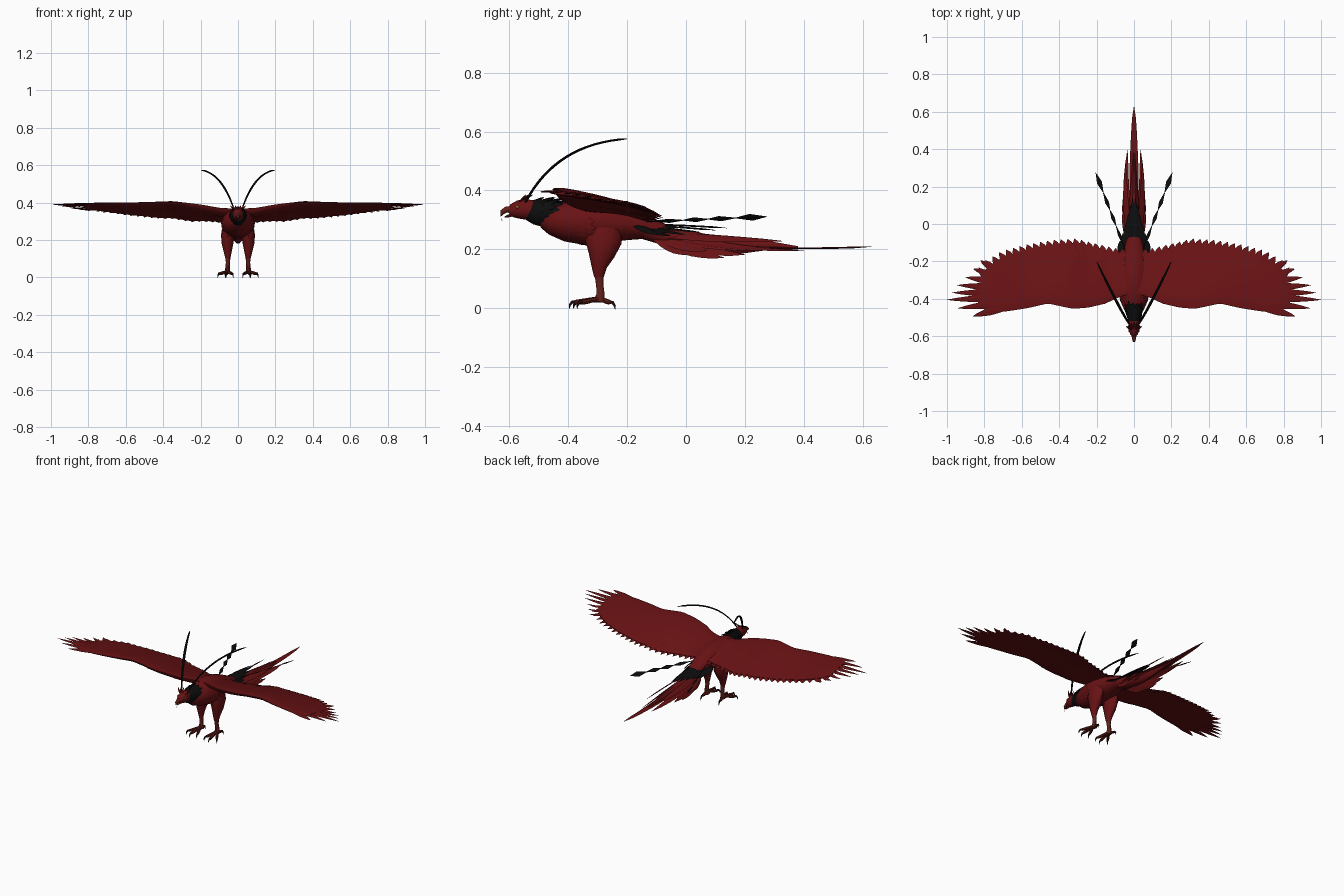
import bpy, bmesh, math, random
from mathutils import Vector as V

if "Cube" in bpy.data.objects:
    bpy.data.objects.remove(bpy.data.objects["Cube"])

random.seed(4)


def material(name, col):
    m = bpy.data.materials.new(name)
    m.diffuse_color = (*col, 1)
    m.use_nodes = True
    m.node_tree.nodes["Principled BSDF"].inputs["Base Color"].default_value = m.diffuse_color
    return m


RED = material("crimson plumage", (0.14, 0.006, 0.007))
BLACK = material("black plumage", (0.004, 0.004, 0.004))
FOOT = material("russet skin", (0.12, 0.014, 0.010))
DARK = material("dark claw", (0.02, 0.006, 0.005))
EYE = material("ochre eye", (0.30, 0.14, 0.02))


def skin(bm, rings):
    """Bridge closed rings of points and cap both ends."""
    rows = [[bm.verts.new(p) for p in r] for r in rings]
    n = len(rows[0])
    for a, b in zip(rows, rows[1:]):
        for i in range(n):
            j = (i + 1) % n
            bm.faces.new((a[i], a[j], b[j], b[i]))
    bm.faces.new(rows[0])
    bm.faces.new(rows[-1][::-1])


def loft(bm, pts, radii, sides=10, ref=(0, 0, 1)):
    """Elliptical sections (side radius, up radius) along a path."""
    pts = [V(p) for p in pts]
    rings = []
    for i, p in enumerate(pts):
        t = (pts[min(i + 1, len(pts) - 1)] - pts[max(i - 1, 0)]).normalized()
        s = t.cross(V(ref)).normalized()
        u = s.cross(t)
        a, b = radii[i]
        rings.append([p + s * a * math.cos(k * math.tau / sides)
                      + u * b * math.sin(k * math.tau / sides) for k in range(sides)])
    skin(bm, rings)


def bezier(a, b, c, n):
    a, b, c = V(a), V(b), V(c)
    return [a * (1 - t) ** 2 + b * 2 * t * (1 - t) + c * t * t for t in (i / n for i in range(n + 1))]


def feather(bm, base, tip, width, ref=(0, 0, 1), mid=None, power=0.6, thick=0.003, zf=None, n=7):
    """Thin leaf-shaped vane; power sets how blunt the tip is."""
    mid = mid or (V(base) + V(tip)) / 2
    pts = bezier(base, mid, tip, n)
    if zf:
        pts = [V((p.x, p.y, zf(p.x, p.y))) for p in pts]
    rad = []
    for i in range(n + 1):
        t = i / n
        w = width / 2 * min(1, 0.45 + 1.6 * t) * min(1, (2.2 * (1 - t)) ** power)
        rad.append((max(w, 0.0006), thick if i < n else 0.0005))
    loft(bm, pts, rad, 4, ref)


def finish(bm, name, mat, mirror=False):
    bmesh.ops.recalc_face_normals(bm, faces=bm.faces)
    me = bpy.data.meshes.new(name)
    bm.to_mesh(me)
    bm.free()
    ob = bpy.data.objects.new(name, me)
    bpy.context.collection.objects.link(ob)
    me.materials.append(mat)
    bpy.ops.object.select_all(action='DESELECT')
    ob.select_set(True)
    bpy.context.view_layer.objects.active = ob
    bpy.ops.object.shade_smooth_by_angle(angle=math.radians(40))
    if mirror:
        ob.modifiers.new("mirror", 'MIRROR').use_mirror_merge = False
    return ob


def interp(tab, x):
    for (a, u), (b, v) in zip(tab, tab[1:]):
        if x <= b:
            return u + (v - u) * max(0, (x - a) / (b - a))
    return tab[-1][1]


def spine(bm, rows, sides=16):
    """Rows of (y, centre z, half width, half height)."""
    loft(bm, [(0, y, z) for y, z, _, _ in rows], [(a, b) for _, _, a, b in rows], sides)


# Body, neck and head
BODY = [(-0.49, .305, .03, .03), (-0.46, .30, .052, .05), (-0.41, .295, .074, .068),
        (-0.35, .294, .085, .078), (-0.28, .293, .084, .074), (-0.20, .288, .07, .058),
        (-0.12, .272, .05, .036), (-0.04, .25, .03, .02)]
NECK = [(-0.535, .332, .028, .033), (-0.51, .325, .035, .041), (-0.47, .318, .041, .045),
        (-0.43, .315, .045, .045)]
bm = bmesh.new(); spine(bm, BODY); finish(bm, "body", RED)
bm = bmesh.new(); spine(bm, NECK); finish(bm, "neck", BLACK)
bm = bmesh.new()
spine(bm, [(-0.602, .327, .011, .013), (-0.59, .331, .02, .023), (-0.57, .335, .028, .031),
           (-0.545, .336, .031, .035), (-0.52, .332, .029, .034)])
finish(bm, "head", RED)


# Layered plumage around the neck and breast
def ruff(bm, rows, ys, length, width, count, a0, a1, flare):
    for k, y in enumerate(ys):
        z, rx, rz = (interp([(r[0], r[c]) for r in rows], y) for c in (1, 2, 3))
        for i in range(count):
            a = a0 + (a1 - a0) * (i + 0.5 * (k % 2)) / (count - 1)
            d = V((math.cos(a), 0, math.sin(a)))
            p = V((rx * d.x, y, z + rz * d.z))
            tip = p + V((0, length * random.uniform(.8, 1.2), 0)) + d * flare
            feather(bm, p - d * .004, tip, width, d, n=4)


bm = bmesh.new()
ruff(bm, NECK, (-0.525, -0.505, -0.485, -0.465), 0.05, 0.022, 14, 0, math.tau, 0.012)
finish(bm, "neck_ruff", BLACK)
bm = bmesh.new()
ruff(bm, BODY, (-0.47, -0.445, -0.42, -0.39, -0.36), 0.055, 0.03, 13, -math.pi, 0, 0.009)
finish(bm, "breast_feathers", RED)

# Crown tuft
bm = bmesh.new()
for i in range(7):
    x = (i - 3) * 0.006
    feather(bm, (x, -0.565, .362), (x * 2.4, -0.52 - .008 * abs(i - 3), .385), 0.01, n=4)
finish(bm, "crown_tuft", RED)

# Beak and eyes
bm = bmesh.new()
loft(bm, [(0, -0.592, .334), (0, -0.61, .335), (0, -0.624, .326), (0, -0.629, .311), (0, -0.624, .296)],
     [(.014, .012), (.011, .011), (.008, .009), (.005, .006), (.001, .001)])
loft(bm, [(0, -0.59, .317), (0, -0.605, .313), (0, -0.616, .309)], [(.011, .006), (.008, .005), (.002, .002)])
finish(bm, "beak", FOOT)
bm = bmesh.new()
bmesh.ops.create_uvsphere(bm, u_segments=10, v_segments=6, radius=0.006)
bmesh.ops.translate(bm, verts=bm.verts, vec=(0.025, -0.572, .344))
finish(bm, "eye", EYE, True)

# Long curved head plumes
bm = bmesh.new()
path = bezier((.02, -.545, .36), (.085, -.44, .56), (.2, -.2, .575), 16)
loft(bm, path, [(.003 + .0045 * math.sin(math.pi * min(1, i / 16 * .9 + .05)), .004) for i in range(16)]
     + [(.001, .001)], 6)
finish(bm, "head_plume", BLACK, True)

# Wing: cambered panel whose height follows span and chord
LEAD = [(0, -.37), (.08, -.39), (.15, -.425), (.25, -.448), (.33, -.453), (.46, -.425), (.57, -.45), (.70, -.47), (.8, -.455), (1, -.45)]
TRAIL = [(0, -.16), (.1, -.15), (.2, -.125), (.3, -.10), (.42, -.107), (.55, -.13), (.68, -.165), (.78, -.225), (.83, -.30), (1, -.33)]
FRONT = [(0, .365), (.1, .372), (.2, .39), (.35, .408), (.5, .402), (.7, .398), (1, .392)]
DROP = [(0, .05), (.1, .07), (.25, .092), (.4, .085), (.6, .06), (.8, .03), (1, .005)]


def wing_z(x, y):
    a, b = interp(LEAD, x), interp(TRAIL, x)
    t = min(1.15, max(0, (y - a) / (b - a)))
    return interp(FRONT, x) - interp(DROP, x) * t ** 1.35


bm = bmesh.new()
rings = []
CH = [0, .04, .1, .2, .35, .5, .65, .8, 1]
for i in range(29):
    x = 0.01 + 0.81 * i / 28
    a, b = interp(LEAD, x), interp(TRAIL, x)
    h = 0.036 * (1 - x / .95)
    ys = [a + (b - a) * t for t in CH]
    top = [(x, y, wing_z(x, y) + .004 * min(1, t * 10)) for y, t in zip(ys, CH)]
    low = [(x, y, wing_z(x, y) - .003 - h * 3.2 * math.sqrt(t) * (1 - t) ** 2) for y, t in zip(ys, CH)]
    rings.append(top + low[::-1])
skin(bm, rings)
finish(bm, "wing_panel", RED, True)

# Rounded trailing feathers
bm = bmesh.new()
for i in range(22):
    x = 0.06 + 0.74 * i / 21
    y = interp(TRAIL, x)
    f = x / .8
    feather(bm, (x - .07 * f, y - .11, 0), (x + .03 * f, y + .022, 0), .05, power=.45, zf=wing_z)
finish(bm, "wing_trailing_feathers", RED, True)

# Fanned wing-tip feathers
bm = bmesh.new()
for x, y in [(.80, -.485), (.86, -.493), (.94, -.45), (1.0, -.405), (.972, -.367), (.945, -.327),
             (.90, -.285), (.86, -.24), (.82, -.195)]:
    feather(bm, (.62, -.36 + (y + .35) * .45, 0), (x, y, 0), .043, mid=(.78, -.355 + (y + .35) * .8, 0),
            power=.7, zf=wing_z, n=9)
finish(bm, "wing_tip_feathers", RED, True)

# Tail: core, long central feather, layered side feathers
bm = bmesh.new()
spine(bm, [(-.14, .262, .05, .03), (-.04, .238, .04, .035), (.06, .219, .03, .036), (.16, .212, .022, .032),
           (.28, .213, .012, .016), (.38, .205, .004, .006)], 10)
feather(bm, (0, -.1, .24), (0, .63, .209), .048, mid=(0, .25, .19), power=.5, n=12)
finish(bm, "tail_centre", RED)
bm = bmesh.new()
for tip, lean in [((.035, .40, .195), .5), ((.04, .29, .20), 1.2), ((.045, .33, .228), .8), ((.055, .20, .182), 1.5),
                  ((.06, .13, .172), 1.2), ((.06, .07, .195), 1), ((.055, .02, .185), 1.6)]:
    feather(bm, (.022, -.12, .25), tip, .038, (lean, 0, 1), mid=(.052, tip[1] * .4 - .05, tip[2] + .008))
finish(bm, "tail_side_feathers", RED, True)

# Black feathers over the tail root
bm = bmesh.new()
for x, y, z in [(.008, .14, .272), (.02, .10, .265), (.032, .05, .258), (.045, .0, .25), (.06, -.05, .245), (.075, -.09, .25)]:
    feather(bm, (x * .7, -.18, .285), (x, y, z), .034, (x * 8, 0, 1), mid=(x * 1.1, (y - .18) / 2, z + .012))
finish(bm, "tail_coverts", BLACK, True)

# Streamers strung with diamond vanes
bm = bmesh.new()
a, b = V((.035, -.17, .292)), V((.205, .275, .311))
ts = [0, .14, .25, .36, .45, .55, .64, .76, .88, 1]
ws = [.002, .003, .011, .002, .013, .002, .014, .002, .018, .0006]
loft(bm, [a.lerp(b, t) for t in ts], [(w, max(.0008, w * .2)) for w in ws], 4, (-.75, .3, 1))
finish(bm, "tail_streamer", BLACK, True)

# Legs
bm = bmesh.new()
loft(bm, [(.05, -.28, .27), (.055, -.28, .225), (.056, -.287, .18), (.055, -.295, .14), (.054, -.296, .105)],
     [(.032, .06), (.036, .062), (.031, .044), (.022, .026), (.014, .016)], 12, (0, 1, 0))
finish(bm, "thigh", RED, True)
bm = bmesh.new()
loft(bm, [(.054, -.296, .125), (.054, -.293, .08), (.056, -.29, .05), (.057, -.295, .022)],
     [(.015, .017), (.011, .013), (.012, .014), (.016, .02)], 10, (0, 1, 0))
claws = bmesh.new()
root = V((.057, -.295, .03))
for x, y in [(.032, -.365), (.066, -.378), (.098, -.355), (.062, -.258)]:
    tip = V((x, y, .02))
    loft(bm, [root, root.lerp(tip, .35) + V((0, 0, .002)), root.lerp(tip, .7), tip],
         [(.011, .011), (.008, .008), (.009, .009), (.007, .008)], 8)
    d = (tip - root).normalized()
    loft(claws, [tip - d * .004, tip + d * .009 + V((0, 0, .002)), tip + d * .017 + V((0, 0, -.008)),
                 tip + d * .018 + V((0, 0, -.0195))], [(.006, .007), (.005, .006), (.003, .004), (.0006, .0006)], 6)
finish(bm, "foot", FOOT, True)
finish(claws, "claws", DARK, True)
